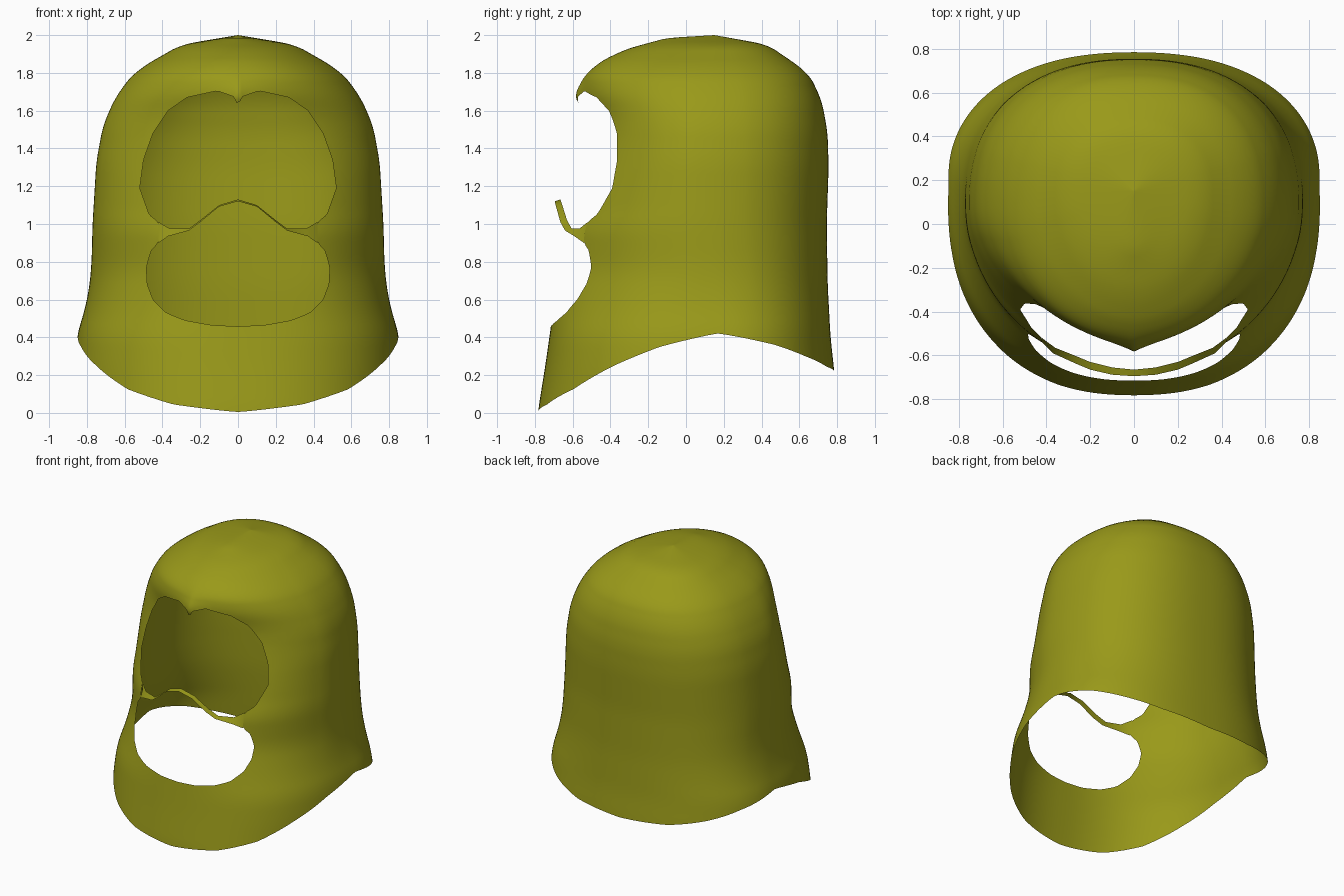
import bpy, bmesh, math
from mathutils import Vector

if "Cube" in bpy.data.objects:
    bpy.data.objects.remove(bpy.data.objects["Cube"])

COLS, ROWS = 200, 100

# Profiles: (height, value)
WIDTH = [(0, .875), (.25, .87), (.42, .85), (.55, .81), (.68, .785), (.8, .775), (1, .77), (1.33, .75),
         (1.52, .715), (1.67, .65), (1.81, .545), (1.95, .30), (2, 0)]
FRONT = [(0, -.785), (.25, -.745), (.46, -.715), (.77, -.675), (.98, -.66), (1.05, -.62), (1.2, -.57),
         (1.35, -.52), (1.5, -.49), (1.6, -.5), (1.7, -.535), (1.82, -.52), (1.92, -.34), (1.985, -.1), (2, .15)]
BACK = [(0, .80), (.22, .785), (.4, .765), (.68, .75), (1, .745), (1.3, .755), (1.48, .75),
        (1.65, .72), (1.8, .65), (1.95, .43), (2, .15)]
CENTRE = [(0, .17), (.42, .17), (1, .1), (1.8, .1), (2, .15)]
POWER = [(0, 2.4), (.4, 2.4), (.75, 2.0), (2, 2.0)]
# Lower rim: (degrees from front, height)
RIM = [(0, .005), (19, .045), (38, .125), (57, .25), (74, .35), (90, .42), (117, .36), (137, .30), (158, .245), (180, .22)]
# Right half of the face opening (x, z), from brow point down to chin
FACE = [(0, 1.63), (.025, 1.675), (.11, 1.705), (.27, 1.67), (.37, 1.6), (.45, 1.48), (.5, 1.34), (.52, 1.19),
        (.47, 1.05), (.42, 1.01), (.42, .9), (.46, .86), (.485, .77), (.48, .68), (.45, .6), (.38, .53),
        (.28, .49), (.14, .465), (0, .458)]


def lerp(table, v):
    for (a, p), (b, q) in zip(table, table[1:]):
        if v <= b:
            return p + (q - p) * max(0, (v - a) / (b - a))
    return table[-1][1]


def soft(table, z):
    d = min(.05, max(0, (2 - z) / 3))
    return sum(lerp(table, z + k * d) for k in (-1, -.5, 0, .5, 1)) / 5


def brow(x, z):
    return .06 * math.exp(-abs(x) / .12 - ((z - 1.66) / .1) ** 2)


def front_y(x, z):
    w, n, cy = soft(WIDTH, z), soft(POWER, z), soft(CENTRE, z)
    k = max(0, 1 - min(1, abs(x) / w) ** n) ** (1 / n)
    return cy - (cy - soft(FRONT, z)) * k - brow(x, z)


def inside(poly, x, z):
    hit = False
    for (ax, az), (bx, bz) in zip(poly, poly[1:] + poly[:1]):
        if (az > z) != (bz > z) and x < ax + (z - az) * (bx - ax) / (bz - az):
            hit = not hit
    return hit


def nearest(poly, x, z):
    p, best = Vector((x, z)), None
    for a, b in zip(poly, poly[1:] + poly[:1]):
        a, b = Vector(a), Vector(b)
        t = max(0, min(1, (p - a).dot(b - a) / (b - a).length_squared))
        q = a + (b - a) * t
        if best is None or (q - p).length < (best - p).length:
            best = q
    return best


mat = bpy.data.materials.new("olive_cloth")
mat.diffuse_color = (.32, .32, .01, 1)
mat.use_nodes = True
mat.node_tree.nodes["Principled BSDF"].inputs["Base Color"].default_value = mat.diffuse_color


def finish(bm, name):
    me = bpy.data.meshes.new(name)
    bm.to_mesh(me)
    bm.free()
    ob = bpy.data.objects.new(name, me)
    bpy.context.collection.objects.link(ob)
    me.materials.append(mat)
    for p in me.polygons:
        p.use_smooth = True
    return ob


# Hood shell lofted from the rim to the crown
bm = bmesh.new()
grid = []
for j in range(ROWS + 1):
    row = []
    for i in range(COLS):
        a = 2 * math.pi * i / COLS
        deg = math.degrees(min(a, 2 * math.pi - a))
        rim = lerp(RIM, deg)
        z = 2 - (2 - rim) * (1 - j / ROWS) ** 1.6
        s, c = math.sin(a), math.cos(a)
        w, cy = soft(WIDTH, z), soft(CENTRE, z)
        blend = min(1, max(0, (.3 - c) / .6))
        n = soft(POWER, z) * (1 - blend) + 2.3 * blend
        x = math.copysign(w * abs(s) ** (2 / n), s)
        k = abs(c) ** (2 / n)
        if c > 0:
            y = cy - (cy - soft(FRONT, z)) * k - brow(x, z)
        else:
            y = cy + (soft(BACK, z) - cy) * k
        row.append(bm.verts.new((x, y, z)))
    grid.append(row)
for j in range(ROWS):
    for i in range(COLS):
        k = (i + 1) % COLS
        bm.faces.new((grid[j][i], grid[j][k], grid[j + 1][k], grid[j + 1][i]))

# Face opening: remove the faces inside the outline, then fit the edge to it
outline = FACE + [(-x, z) for x, z in reversed(FACE[1:-1])]
gone = []
for f in bm.faces:
    m = f.calc_center_median()
    if m.y < 0 and inside(outline, m.x, m.z):
        gone.append(f)
edge = {v for f in gone for v in f.verts}
bmesh.ops.delete(bm, geom=gone, context='FACES')
for v in edge:
    if v.is_valid:
        q = nearest(outline, v.co.x, v.co.z)
        v.co = (q.x, front_y(q.x, q.y), q.y)
bmesh.ops.remove_doubles(bm, verts=bm.verts, dist=.0005)
finish(bm, "hood_shell")

# Thin strap over the nose between the eye and mouth openings
UPPER = [(0, -.665, 1.13), (.1, -.655, 1.10), (.2, -.63, 1.02), (.26, -.605, .975), (.36, -.565, .975)]
LOWER = [(0, -.695, 1.12), (.1, -.688, 1.092), (.2, -.665, 1.01), (.26, -.64, .965), (.37, -.59, .935)]
UPPER.append((.42, front_y(.42, 1.01), 1.01))
LOWER.append((.42, front_y(.42, .9), .9))
bm = bmesh.new()
pairs = list(zip(UPPER, LOWER))
for side in (1, -1):
    vs = [[bm.verts.new((side * x, y, z)) for x, y, z in p] for p in pairs]
    for p, q in zip(vs, vs[1:]):
        f = (p[0], p[1], q[1], q[0])
        bm.faces.new(f if side > 0 else f[::-1])
bmesh.ops.remove_doubles(bm, verts=bm.verts, dist=.0005)
finish(bm, "nose_strap")
